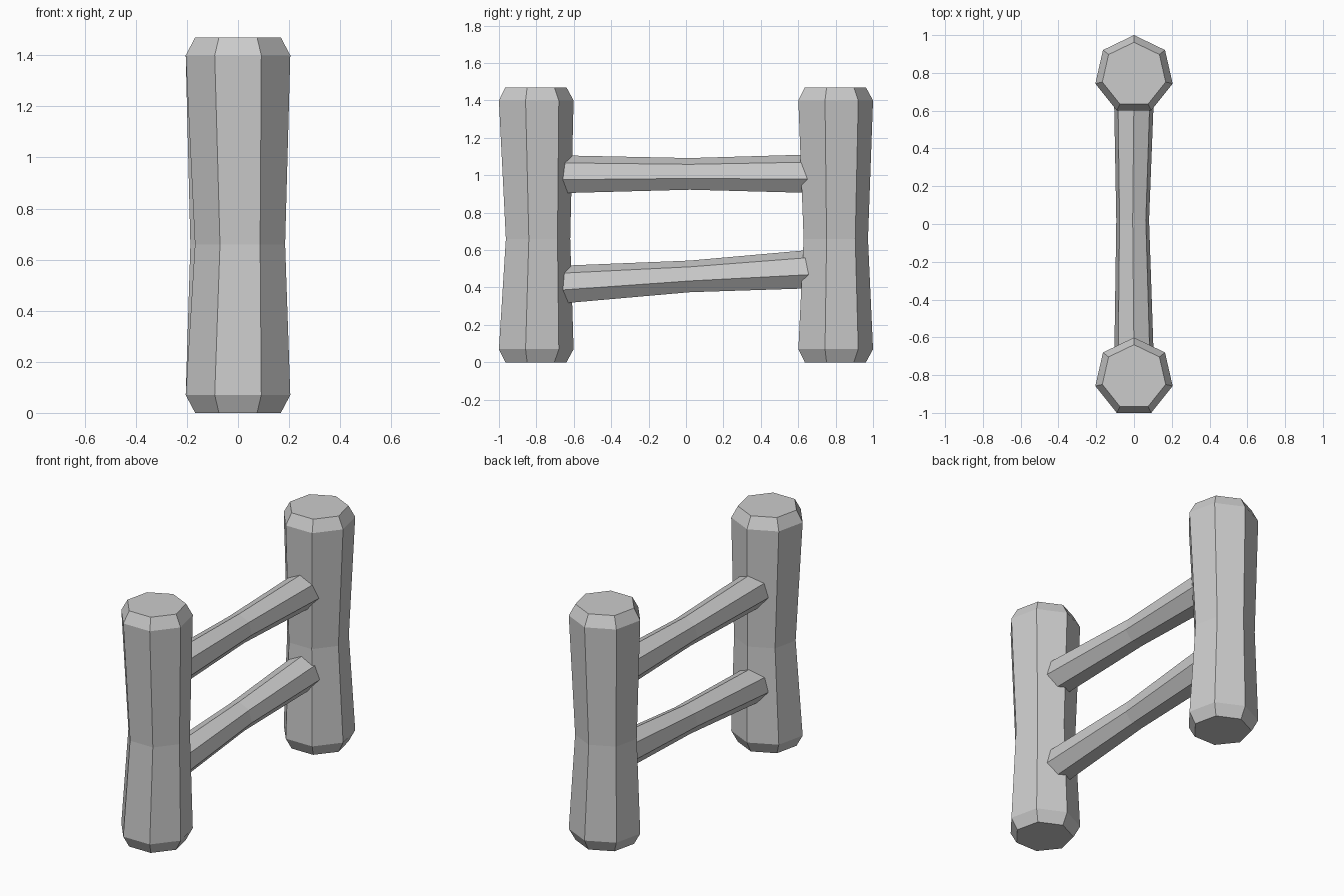
import bpy, bmesh
from math import sin, cos, tau
from mathutils import Vector

if "Cube" in bpy.data.objects:
    bpy.data.objects.remove(bpy.data.objects["Cube"])

SIDES = 7


def loft(name, rings, up):
    """Flat-faced heptagonal bar through (centre, radius) rings; one corner points along 'up'."""
    bm = bmesh.new()
    loops = []
    for centre, r in rings:
        loops.append([bm.verts.new(Vector(centre)
                      + Vector((1, 0, 0)) * r * sin(tau * i / SIDES)
                      + Vector(up) * r * cos(tau * i / SIDES)) for i in range(SIDES)])
    for a, b in zip(loops, loops[1:]):
        for i in range(SIDES):
            j = (i + 1) % SIDES
            bm.faces.new((a[i], a[j], b[j], b[i]))
    bm.faces.new(loops[0])
    bm.faces.new(loops[-1])
    bmesh.ops.recalc_face_normals(bm, faces=bm.faces)
    mesh = bpy.data.meshes.new(name)
    bm.to_mesh(mesh)
    bm.free()
    obj = bpy.data.objects.new(name, mesh)
    bpy.context.collection.objects.link(obj)
    return obj


# Upright posts: chamfered ends and a slightly offset, narrower waist
for name, y, waist_x, waist_y in (("front_post", -0.811, 0.008, -0.80),
                                  ("back_post", 0.79, -0.01, 0.792)):
    loft(name, [((0, y, 0), 0.172), ((0, y, 0.07), 0.21),
                ((waist_x, waist_y, 0.66), 0.181),
                ((0, y, 1.40), 0.21), ((0, y, 1.47), 0.172)], (0, 1, 0))

# Cross rails: thinner in the middle, ends buried in the posts
for name, z0, z1, z2 in (("lower_rail", 0.408, 0.455, 0.495),
                         ("upper_rail", 1.0, 1.003, 1.003)):
    loft(name, [((0, -0.7, z0), 0.107), ((-0.007, 0.02, z1), 0.089),
                ((0, 0.7, z2), 0.109)], (0, 0, 1))
